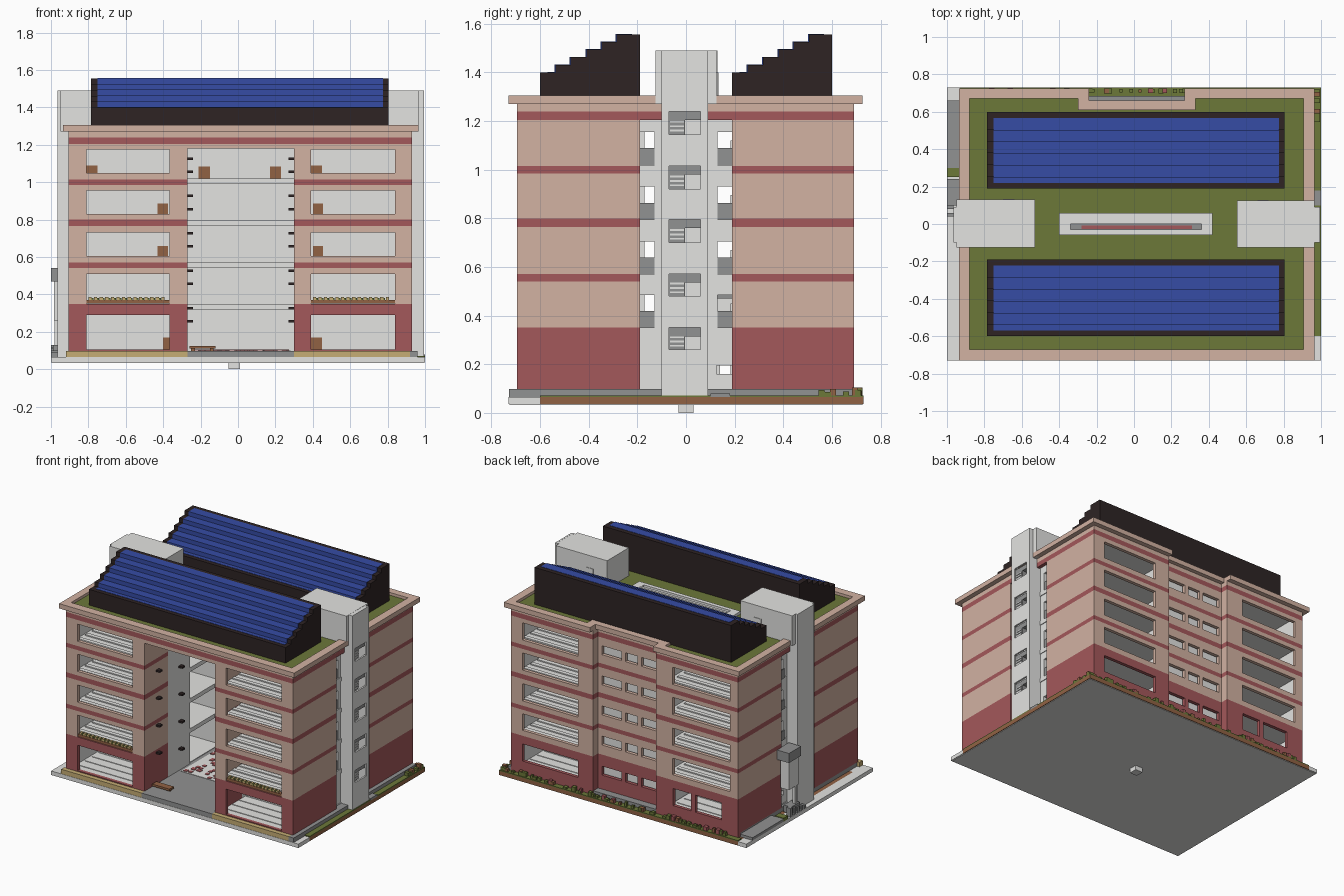
import bpy, bmesh, random
random.seed(4)


def material(name, r, g, b):
    m = bpy.data.materials.new(name)
    m.diffuse_color = [(c / 255 / 12.92 if c < 11 else ((c / 255 + 0.055) / 1.055) ** 2.4)
                       for c in (r, g, b)] + [1]
    return m


PINK = material("pink_wall", 210, 178, 162)
RED = material("dark_red", 164, 88, 91)
LIGHT = material("light_grey", 227, 227, 225)
GREY = material("mid_grey", 145, 146, 146)
DARK = material("near_black", 46, 36, 36)
BLUE = material("solar_blue", 54, 76, 165)
GREEN = material("olive_green", 108, 120, 57)
BROWN = material("brown", 145, 98, 68)
TAN = material("tan", 198, 174, 117)


def finish(name, bm, mats):
    me = bpy.data.meshes.new(name)
    bm.to_mesh(me)
    bm.free()
    for m in mats:
        me.materials.append(m)
    ob = bpy.data.objects.new(name, me)
    bpy.context.collection.objects.link(ob)
    return ob


def boxes(name, mat, *dims):
    """One object made of boxes given as (x0, x1, y0, y1, z0, z1)."""
    bm = bmesh.new()
    for x0, x1, y0, y1, z0, z1 in dims:
        for v in bmesh.ops.create_cube(bm, size=1)["verts"]:
            v.co = (x1 if v.co.x > 0 else x0, y1 if v.co.y > 0 else y0, z1 if v.co.z > 0 else z0)
    return finish(name, bm, [mat])


STRIPES = [(0.0, 0.35), (0.54, 0.57), (0.765, 0.80), (0.985, 1.015), (1.205, 1.24)]


def wall(name, axis, pos, side, u0, u1, z0, z1, holes=(), plain=None, thick=0.025):
    """Upright wall with openings (u0, u1, z0, z1), striped by height unless plain."""
    us = {u0, u1} | {u for h in holes for u in h[:2]}
    zs = {z0, z1} | {z for h in holes for z in h[2:]}
    if not plain:
        zs |= {z for s in STRIPES for z in s}
    us = sorted(u for u in us if u0 <= u <= u1)
    zs = sorted(z for z in zs if z0 <= z <= z1)
    bm = bmesh.new()
    for a, b in zip(us, us[1:]):
        for c, d in zip(zs, zs[1:]):
            um, zm = (a + b) / 2, (c + d) / 2
            if any(h[0] < um < h[1] and h[2] < zm < h[3] for h in holes):
                continue
            pts = [(a, c), (b, c), (b, d), (a, d)]
            if (axis == "y") == (side > 0):
                pts.reverse()
            f = bm.faces.new([bm.verts.new((u, pos, z) if axis == "y" else (pos, u, z)) for u, z in pts])
            f.material_index = int(any(s[0] < zm < s[1] for s in STRIPES)) if not plain else 0
    bmesh.ops.remove_doubles(bm, verts=bm.verts, dist=1e-5)
    ob = finish(name, bm, [plain] if plain else [PINK, RED])
    mod = ob.modifiers.new("thickness", "SOLIDIFY")
    mod.thickness, mod.offset = thick, -1


# Base slab, pavement and planted borders
boxes("base_slab", LIGHT, (-1, 1, -0.73, -0.6, 0.037, 0.065), (-1, -0.93, -0.6, 0.73, 0.037, 0.065))
boxes("earth_base", BROWN, (-0.93, 1, -0.6, 0.73, 0.037, 0.065))
boxes("underside", LIGHT, (-0.995, 0.995, -0.725, 0.725, 0.033, 0.038))
boxes("bottom_peg", LIGHT, (-0.05, 0.01, -0.03, 0.03, 0, 0.034))
boxes("pavement", GREY, (-0.9, 0.96, -0.69, 0.685, 0.065, 0.098), (-0.27, 0.3, -0.728, -0.69, 0.065, 0.098),
      (0.92, 0.96, -0.728, -0.69, 0.065, 0.098), (-1, -0.9, 0.3, 0.66, 0.065, 0.085),
      (0.96, 1, 0.1, 0.18, 0.065, 0.08))
boxes("front_border", TAN, (-0.92, -0.27, -0.728, -0.69, 0.065, 0.098), (0.3, 0.92, -0.728, -0.69, 0.065, 0.098))
boxes("lawn", GREEN, (0.96, 1, -0.6, 0.1, 0.065, 0.072), (0.96, 1, 0.18, 0.73, 0.065, 0.072),
      (-0.93, 0.96, 0.685, 0.73, 0.065, 0.072), (-1, -0.93, 0.25, 0.3, 0.065, 0.09))
for label, mat, n in (("bushes", GREEN, 34), ("shrub_stems", BROWN, 12), ("flowers", RED, 8)):
    spots = []
    for i in range(n):
        x, s = random.uniform(-0.9, 0.97), random.uniform(0.008, 0.014)
        spots.append((x - s, x + s, 0.712 - s, 0.712 + s, 0.07, 0.075 + random.uniform(0.01, 0.03)))
    for i in range(n // 6):
        y = random.uniform(0.55, 0.71)
        spots.append((0.965, 0.995, y - 0.012, y + 0.012, 0.07, 0.075 + random.uniform(0.01, 0.03)))
    boxes(label, mat, *spots)

# Outer walls with window openings
WINGS = [(-0.81, -0.365), (0.39, 0.84)]
ROWS = [(0.105, 0.29), (0.35, 0.51), (0.605, 0.73), (0.83, 0.955), (1.05, 1.175)]
wall("front_wall", "y", -0.695, -1, -0.905, 0.93, 0.098, 1.28,
     [(a, b, c, d) for a, b in WINGS for c, d in ROWS] + [(-0.27, 0.3, 0.098, 1.18)])
BACK = [(0.165, 0.29), (0.39, 0.51)] + ROWS[2:]
wall("back_wall_right_wing", "y", 0.69, 1, 0.27, 0.93, 0.07, 1.28, [(0.39, 0.84, c, d) for c, d in BACK])
wall("back_wall_left_wing", "y", 0.69, 1, -0.905, -0.24, 0.07, 1.28,
     [(-0.84, -0.375, c, d) for c, d in BACK[1:]] + [(-0.525, -0.38, *BACK[0]), (-0.77, -0.56, *BACK[0])])
wall("back_wall_centre", "y", 0.63, 1, -0.26, 0.29, 0.07, 1.28,
     [(a, b, 0.2 + 0.22 * i, 0.265 + 0.22 * i) for i in range(5)
      for a, b in ((-0.22, -0.08), (-0.05, 0.05), (0.08, 0.24))])
for pos, side in ((0.27, -1), (-0.24, 1)):
    wall("back_recess_side", "x", pos, side, 0.61, 0.69, 0.07, 1.28)
boxes("back_centre_lining", LIGHT, (-0.24, 0.27, 0.585, 0.59, 0.1, 1.25))
for pos, side, label in ((-0.905, -1, "left"), (0.93, 1, "right")):
    wall(label + "_wall", "x", pos, side, -0.695, 0.69, 0.098, 1.28, [(-0.19, 0.19, 0.098, 1.205)])

# Entrance recess sides: striped at the front, plain grey behind
for pos, side in ((-0.27, 1), (0.30, -1)):
    wall("entrance_side", "x", pos, side, -0.69, -0.42, 0.098, 1.26)
    wall("atrium_side", "x", pos, side, -0.42, -0.17, 0.098, 1.26, plain=LIGHT)

# Inner walls and floors
LEVELS = [0.098, 0.35, 0.57, 0.795, 1.02]
wall("front_room_wall", "y", -0.19, 1, -0.9, 0.92, 0.098, 1.26, [(-0.27, 0.3, 0.098, 1.26)], LIGHT)
wall("back_room_wall", "y", 0.19, -1, -0.9, 0.92, 0.098, 1.26, plain=LIGHT)
for pos in (-0.25, 0.28):
    wall("room_partition", "x", pos, 1, 0.2, 0.62, 0.098, 1.26, plain=LIGHT, thick=0.02)
for pos, side in ((-0.875, 1), (0.9, -1)):
    for y0, y1 in ((-0.67, -0.215), (0.215, 0.665)):
        wall("room_lining", "x", pos, side, y0, y1, 0.1, 1.25, plain=LIGHT, thick=0.004)
for z in LEVELS[1:]:
    boxes("floor", LIGHT, (-0.88, -0.275, -0.675, 0.67, z - 0.03, z), (0.305, 0.905, -0.675, 0.67, z - 0.03, z),
          (-0.275, 0.305, 0.12, 0.61, z - 0.03, z))
boxes("ceiling", LIGHT, (-0.88, 0.905, -0.67, 0.605, 1.235, 1.255))
boxes("room_floors", LIGHT, (-0.88, -0.28, -0.67, 0.665, 0.097, 0.102), (0.31, 0.905, -0.67, 0.665, 0.097, 0.102))
boxes("floor_boards", LIGHT, *[(a, b, y, y + 0.03, z, z + 0.008) for z in LEVELS for a, b in ((-0.86, -0.3), (0.33, 0.89))
                               for y in (-0.62, -0.54, -0.46, -0.38, -0.3, 0.26, 0.34, 0.42, 0.5, 0.58)])
boxes("atrium_paving", LIGHT, (-0.25, 0.28, -0.3, 0.12, 0.097, 0.101))
boxes("paving_blocks", RED, *[(x, x + 0.025, y, y + 0.025, 0.1, 0.105) for x, y in
      [(random.uniform(-0.25, 0.25), random.uniform(-0.3, 0.09)) for i in range(110)]])

# Doors, benches, lamps and planters
boxes("room_doors", BROWN, *[(x, x + 0.055, -0.222, -0.214, z, z + 0.09) for z in LEVELS[2:4] for x in (-0.43, 0.4)],
      *[(x, x + 0.06, -0.222, -0.214, z, z + 0.07) for x, z in ((-0.81, 1.02), (0.39, 1.02), (-0.4, 0.1), (0.39, 0.1))],
      (-0.21, -0.15, 0.182, 0.19, 1.02, 1.085), (0.17, 0.23, 0.182, 0.19, 1.02, 1.085))
boxes("hall_doors", LIGHT, *[(x, x + 0.065, 0.182, 0.19, z, z + 0.1) for z in LEVELS for x in (-0.02,)],
      *[(x, x + 0.06, 0.182, 0.19, z, z + 0.1) for z in LEVELS[:4] for x in (-0.21, 0.17)])
boxes("benches", BROWN, (-0.26, -0.12, -0.62, -0.57, 0.11, 0.125), (-0.25, -0.23, -0.6, -0.58, 0.098, 0.12),
      (-0.15, -0.13, -0.6, -0.58, 0.098, 0.12))
boxes("wall_lamps", DARK, *[(x, x + 0.03, y, y + 0.03, z, z + 0.013) for i in range(5)
      for x in (-0.27, 0.27) for y, z in ((-0.56, 0.32 + 0.2 * i), (-0.3, 0.25 + 0.2 * i))])
boxes("planters", BROWN, *[(a, b, -0.69, -0.66, 0.352, 0.37) for a, b in WINGS])
boxes("planter_flowers", TAN, *[(a + 0.01 + i * 0.03, a + 0.027 + i * 0.03, -0.688, -0.665, 0.37, 0.385)
                                for a, b in WINGS for i in range(14)])
boxes("planter_leaves", GREEN, *[(a + 0.027 + i * 0.03, a + 0.037 + i * 0.03, -0.685, -0.665, 0.37, 0.38)
                                 for a, b in WINGS for i in range(13)])

# Corridor ends beside the stair towers, with railings
for pos, side in ((-0.875, -1), (0.9, 1)):
    holes = [(a, b, z, z + 0.135) for z in LEVELS[1:] for a, b in ((-0.19, -0.13), (0.13, 0.19))]
    wall("corridor_end", "x", pos, side, -0.19, 0.19, 0.098, 1.25, holes + [(0.125, 0.19, 0.16, 0.195)], LIGHT)
    boxes("corridor_rail", GREY, *[(pos - 0.012, pos - 0.004, a, b, z, z + 0.068)
                                   for z in LEVELS[1:] for a, b in ((-0.19, -0.13), (0.13, 0.19))])

# Stair towers
TOWER = [(0.26, 0.35), (0.48, 0.57), (0.70, 0.795), (0.92, 1.015), (1.145, 1.24)]
wall("right_tower_face", "x", 0.995, 1, -0.1, 0.09, 0.065, 1.49, [(-0.07, 0.06, c, d) for c, d in TOWER], LIGHT, 0.012)
wall("right_tower_front", "y", -0.1, -1, 0.88, 0.99, 0.065, 1.49, plain=LIGHT, thick=0.012)
wall("right_tower_back", "y", 0.09, 1, 0.88, 0.99, 0.065, 1.49, plain=LIGHT, thick=0.012)
boxes("stair_flights", GREY, *[(0.92, 0.978, -0.085, -0.005, c, d) for c, d in TOWER],
      *[(0.92, 0.978, -0.005, 0.075, d - 0.035, d) for c, d in TOWER])
boxes("stair_treads", LIGHT, *[(0.976, 0.982, -0.065, -0.008, c + k, c + k + 0.007)
                               for c, d in TOWER for k in (0.012, 0.03, 0.048)])
boxes("left_tower", LIGHT, (-0.965, -0.88, -0.1, 0.09, 0.065, 1.49))
boxes("tower_heads", LIGHT, (-0.95, -0.53, -0.125, 0.13, 1.27, 1.49), (0.55, 0.965, -0.125, 0.125, 1.27, 1.49),
      (0.9, 0.99, -0.095, 0.085, 1.47, 1.489))
boxes("tower_doors", LIGHT, (-0.7, -0.64, 0.13, 0.134, 1.29, 1.4), (0.66, 0.72, 0.125, 0.129, 1.29, 1.4))

# Outside unit on the left tower
boxes("outside_unit", GREY, (-1, -0.9, 0.1, 0.24, 0.47, 0.54), (-0.99, -0.93, 0.1, 0.2, 0.08, 0.13),
      *[(-1, -0.965, 0.04 + i * 0.04, 0.06 + i * 0.04, 0.065, 0.09 + i * 0.01) for i in range(5)])
boxes("outside_panel", LIGHT, (-0.985, -0.92, 0.11, 0.22, 0.26, 0.47), (-0.98, -0.96, 0.12, 0.14, 0.08, 0.27))

# Roof, cornice with its rear setback, and skylight
boxes("green_roof", GREEN, (-0.89, 0.915, -0.68, 0.62, 1.255, 1.285), (-0.89, -0.28, 0.6, 0.68, 1.255, 1.285),
      (0.31, 0.915, 0.6, 0.68, 1.255, 1.285))
boxes("cornice", PINK, (-0.935, 0.965, -0.73, -0.67, 1.27, 1.305), (-0.935, -0.88, -0.67, 0.725, 1.27, 1.305),
      (0.905, 0.965, -0.67, 0.725, 1.27, 1.305), (-0.88, -0.24, 0.67, 0.725, 1.27, 1.305),
      (0.27, 0.905, 0.67, 0.725, 1.27, 1.305), (-0.3, 0.33, 0.61, 0.66, 1.27, 1.305),
      (-0.3, -0.24, 0.66, 0.67, 1.27, 1.305), (0.27, 0.33, 0.66, 0.67, 1.27, 1.305))
boxes("skylight_frame", LIGHT, (-0.4, 0.42, -0.06, -0.03, 1.28, 1.305), (-0.4, 0.42, 0.0, 0.06, 1.28, 1.305),
      (-0.4, -0.34, -0.03, 0.0, 1.28, 1.305), (0.36, 0.42, -0.03, 0.0, 1.28, 1.305),
      (-0.34, 0.36, 0.005, 0.025, 1.3, 1.312))
boxes("skylight_well", GREY, (-0.34, 0.36, -0.03, 0.0, 1.28, 1.288))
boxes("skylight_strip", RED, (-0.28, 0.31, -0.027, -0.007, 1.286, 1.293))

# Stepped solar banks
for label, y0 in (("front", -0.6), ("rear", 0.19)):
    starts = [0, 0.063, 0.126, 0.19, 0.252, 0.315]
    tops = [1.4 + 0.031 * i for i in range(6)]
    boxes(label + "_solar_base", DARK, *[(-0.785, 0.805, y0 + s, y0 + e, 1.28, t)
                                         for s, e, t in zip(starts, starts[1:] + [0.41], tops)])
    panels, steps = [], list(zip([0.03] + starts[1:], starts[1:] + [0.378], tops))
    for s, e, t in steps:
        panels.append((-0.75, 0.775, y0 + s, y0 + e, t - 0.004, t + 0.002))
        if t > 1.41:
            panels.append((-0.75, 0.775, y0 + s - 0.004, y0 + s + 0.001, t - 0.029, t + 0.002))
    boxes(label + "_solar_panels", BLUE, *panels)
